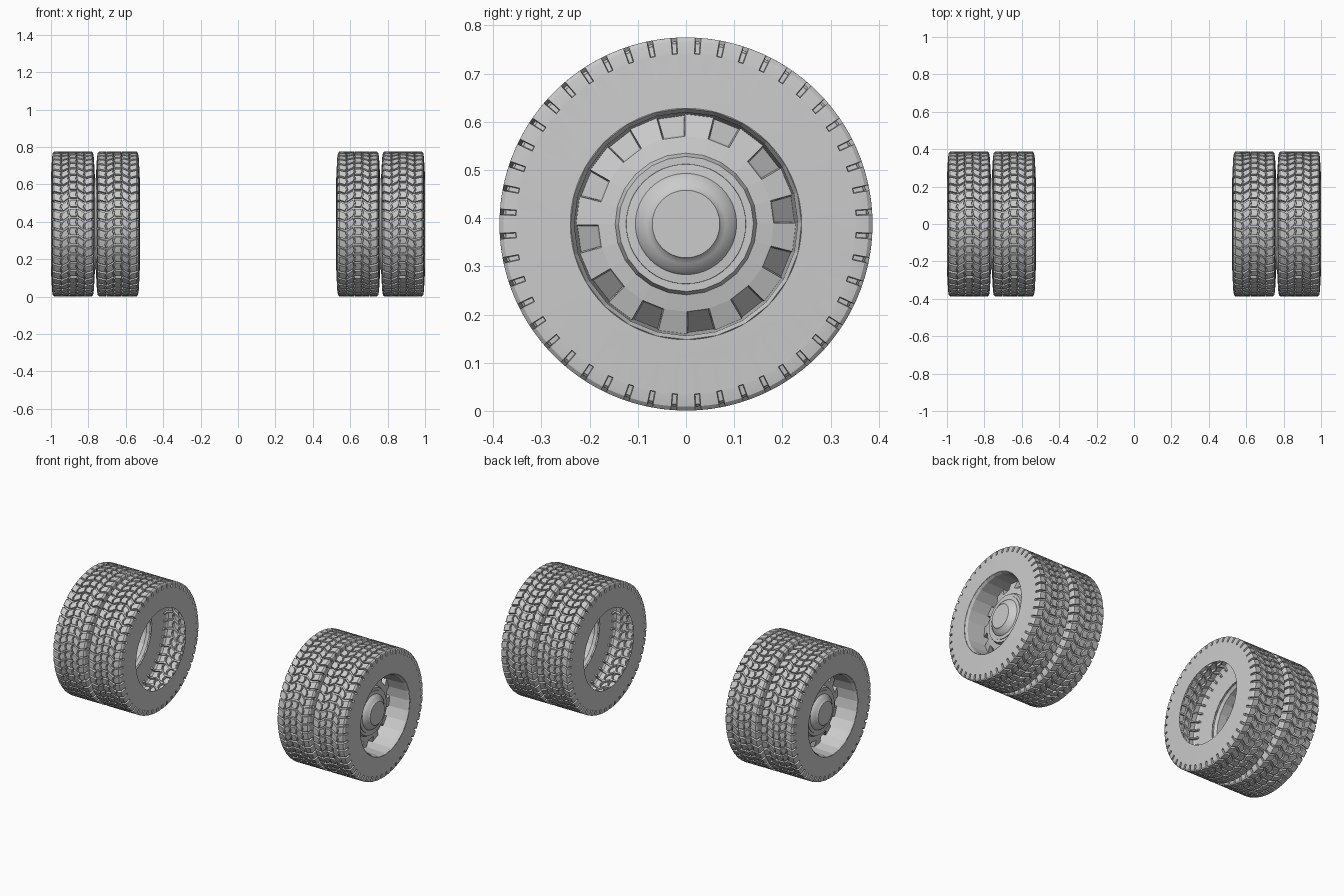
import bpy, bmesh, math

if "Cube" in bpy.data.objects:
    bpy.data.objects.remove(bpy.data.objects["Cube"], do_unlink=True)

grey = bpy.data.materials.new("plain_grey")
grey.use_nodes = True
colour = (0.6, 0.6, 0.6, 1)
grey.diffuse_color = colour
grey.node_tree.nodes["Principled BSDF"].inputs["Base Color"].default_value = colour

AXLE_Z = 0.388
PITCHES = 48


def grid_ring(bm, rings, flip):
    """Join rings of vertices, closed around the axle."""
    for a, b in zip(rings, rings[1:] + rings[:1]):
        for j in range(len(a) - 1):
            quad = [a[j], b[j], b[j + 1], a[j + 1]]
            bm.faces.new(quad[::-1] if flip else quad)


def spin_point(x, r, angle):
    return (x, r * math.cos(angle), r * math.sin(angle) + AXLE_Z)


def finish(bm, name, smooth):
    mesh = bpy.data.meshes.new(name)
    bm.to_mesh(mesh)
    bm.free()
    mesh.materials.append(grey)
    obj = bpy.data.objects.new(name, mesh)
    bpy.context.collection.objects.link(obj)
    bpy.ops.object.select_all(action='DESELECT')
    bpy.context.view_layer.objects.active = obj
    obj.select_set(True)
    if smooth:
        bpy.ops.object.shade_smooth_by_angle(angle=math.radians(smooth))
    return obj


def lathe(profile, side, segments, start=0.0):
    bm = bmesh.new()
    rings = [[bm.verts.new(spin_point(side * x, r, start + math.tau * i / segments))
              for x, r in profile] for i in range(segments)]
    grid_ring(bm, rings, side < 0)
    bmesh.ops.remove_doubles(bm, verts=bm.verts, dist=0.0002)
    return bm


def tyre_section():
    """Cross-section stations: x, radius, cut dx, cut dr, always low, skew, zigzag."""
    tread_r, depth = 0.387, 0.013
    half = [(0.1175, 0.24, 0, 0, 0, 0, 0), (0.1165, 0.27, 0, 0, 0, 0, 0),
            (0.112, 0.353, 0, 0, 0, 0, 0), (0.112, 0.354, 0.012, 0, 0, 0, 0),
            (0.108, 0.379, 0.012, 0, 0, 0, 0), (0.101, tread_r, 0, depth, 0, 0, 0)]
    for centre, skew in ((0.062, 0.22), (0.021, -0.22)):
        for offset, low in ((0.0045, 0), (0.003, 1), (-0.003, 1), (-0.0045, 0)):
            half.append((centre + offset, tread_r, 0, depth, low, skew, 0.004))
    left = [(-x, r, -dx, dr, low, skew, zig) for x, r, dx, dr, low, skew, zig in half]
    return left + half[::-1]


def make_tyre(name, centre_x, side):
    """Hollow tyre with grooves sunk between staggered tread blocks."""
    bm = bmesh.new()
    section = tyre_section()
    steps = ((-0.09, 1), (0.09, 1), (0.12, 0), (0.5, 0), (0.88, 0))
    rings = []
    for i in range(PITCHES):
        for u, cut in steps:
            ring = []
            for x, r, dx, dr, low, skew, zig in section:
                sunk = 1 if (cut or low) else 0
                angle = math.tau * (i + 0.5 + u + skew) / PITCHES
                px = x - dx * sunk + zig * (1 if u == 0.5 else -1)
                ring.append(bm.verts.new(
                    spin_point(side * (centre_x + px), r - dr * sunk, angle)))
            rings.append(ring)
    grid_ring(bm, rings, side < 0)
    return finish(bm, name, 25)


def make_rim(name, side):
    """Faceted dish with twelve sloping recessed windows."""
    profile = [(0.997, 0.243), (1.0, 0.24), (0.985, 0.232), (0.872, 0.228),
               (0.888, 0.182), (0.895, 0.147), (0.912, 0.14), (0.912, 0.1)]
    bm = lathe(profile, side, 24, math.radians(0.5))

    def polar(p):
        return math.hypot(p.y, p.z - AXLE_Z), math.atan2(p.z - AXLE_Z, p.y)

    windows = []
    for face in bm.faces:
        r, angle = polar(face.calc_center_median())
        if 0.185 < r < 0.22 and int((math.degrees(angle) % 360) / 15) % 2 == 0:
            windows.append(face)
    bmesh.ops.inset_individual(bm, faces=windows, thickness=0.004)
    for face in windows:
        for v in face.verts:
            v.co.x -= side * (0.045 if polar(v.co)[0] > 0.205 else 0.008)
    finish(bm, name, 0)

    # Barrel behind the dish, reaching the gap between the paired tyres
    finish(lathe([(0.872, 0.228), (0.78, 0.23), (0.765, 0.242), (0.755, 0.242)],
                 side, 24, math.radians(0.5)), name + "_barrel", 0)


def make_hub(name, side):
    profile = [(0.9, 0.126), (0.916, 0.124), (0.918, 0.105), (0.926, 0.1),
               (0.938, 0.082), (0.943, 0.073), (0.948, 0.07), (0.948, 0.0)]
    finish(lathe(profile, side, 48), name, 30)


for label, side in (("left", 1), ("right", -1)):
    make_tyre(label + "_outer_tyre", 0.8825, side)
    make_tyre(label + "_inner_tyre", 0.6425, side)
    make_rim(label + "_rim", side)
    make_hub(label + "_hub", side)
